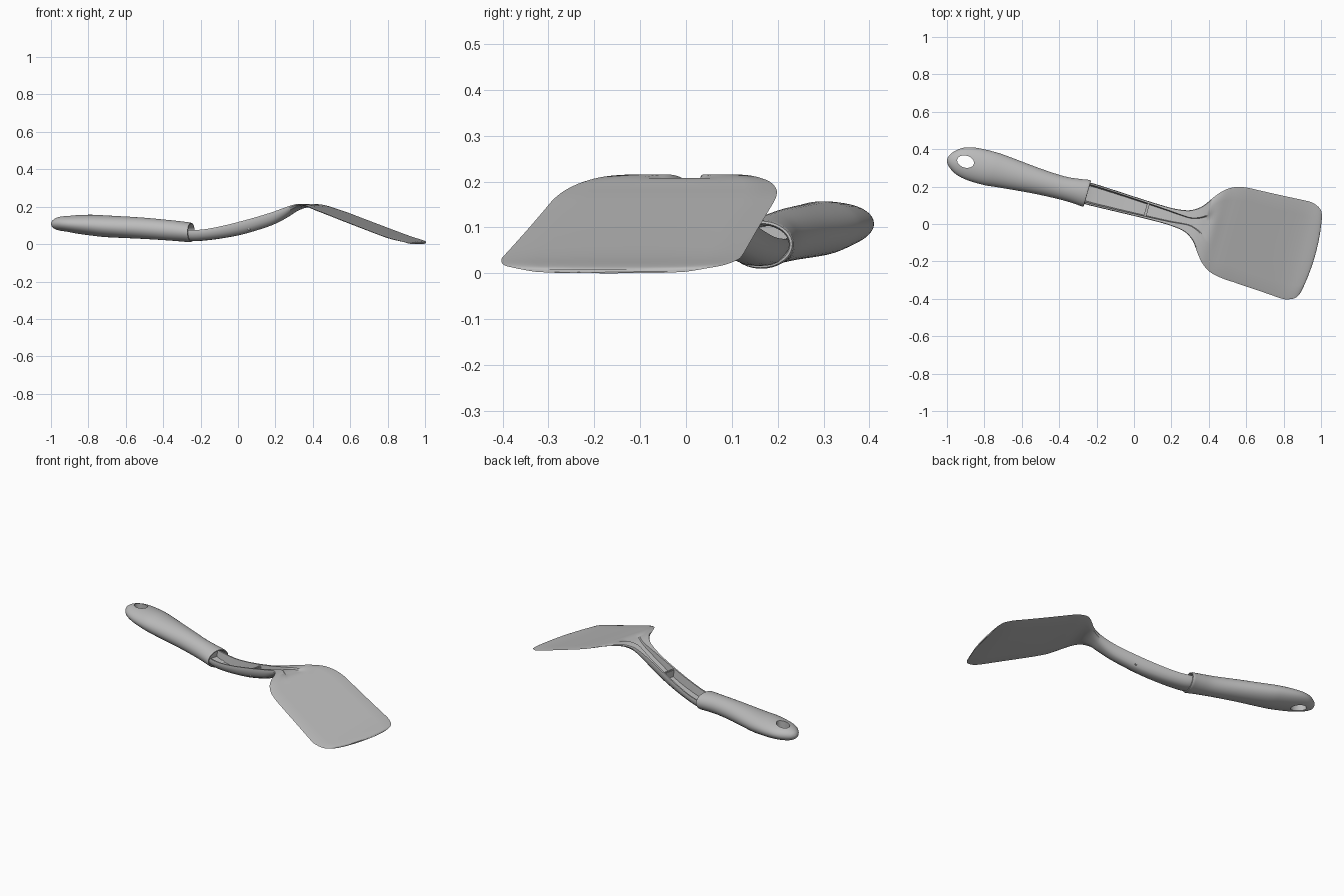
import bpy, bmesh, math
from mathutils import Matrix, Vector

cube = bpy.data.objects.get("Cube")
if cube:
    bpy.data.objects.remove(cube, do_unlink=True)

TURN = Matrix.Rotation(math.radians(-15.66), 4, 'Z')   # the tool lies diagonally

grey = bpy.data.materials.new("warm_grey")
grey.use_nodes = True
COLOUR = (0.5, 0.5, 0.5, 1)
grey.diffuse_color = COLOUR
grey.node_tree.nodes["Principled BSDF"].inputs["Base Color"].default_value = COLOUR


def spline(rows, steps=4):
    """Smooth the rows of section values with a Catmull-Rom curve."""
    out = []
    for i in range(len(rows) - 1):
        a, b = rows[max(i - 1, 0)], rows[i]
        c, d = rows[i + 1], rows[min(i + 2, len(rows) - 1)]
        for k in range(steps):
            u = k / steps
            out.append([q + u * (r - p + u * (2*p - 5*q + 4*r - s + u * (3*(q - r) + s - p))) / 2
                        for p, q, r, s in zip(a, b, c, d)])
    return out + [list(rows[-1])]


def loft(name, rings):
    """Skin closed rings into a capped solid."""
    bm = bmesh.new()
    loops = [[bm.verts.new(p) for p in ring] for ring in rings]
    n = len(loops[0])
    for a, b in zip(loops, loops[1:]):
        for i in range(n):
            j = (i + 1) % n
            bm.faces.new((a[i], a[j], b[j], b[i]))
    bm.faces.new(loops[0])
    bm.faces.new(loops[-1])
    bmesh.ops.recalc_face_normals(bm, faces=bm.faces)
    return finish(name, bm)


def finish(name, bm):
    mesh = bpy.data.meshes.new(name)
    bm.to_mesh(mesh)
    bm.free()
    obj = bpy.data.objects.new(name, mesh)
    bpy.context.collection.objects.link(obj)
    obj.matrix_world = TURN
    mesh.materials.append(grey)
    return obj


def activate(obj):
    bpy.ops.object.select_all(action='DESELECT')
    obj.select_set(True)
    bpy.context.view_layer.objects.active = obj


def smooth(obj, angle=40):
    activate(obj)
    bpy.ops.object.shade_smooth_by_angle(angle=math.radians(angle))


def oval(s, t, w, z, h, n=40):
    return [(s, t + w * math.cos(2 * math.pi * i / n), z + h * math.sin(2 * math.pi * i / n))
            for i in range(n)]


# Handle: along, across, half width, centre height, half height
grip = spline([
    (-1.055, .066, .006, .108, .004), (-1.046, .067, .028, .108, .02),
    (-1.02, .070, .054, .109, .034), (-.98, .073, .077, .109, .042),
    (-.92, .075, .090, .106, .049), (-.83, .077, .093, .101, .056),
    (-.75, .080, .087, .095, .058), (-.57, .081, .070, .086, .057),
    (-.43, .082, .063, .076, .055), (-.35, .086, .067, .069, .054),
    (-.292, .089, .074, .063, .053)])
rings = [oval(*row) for row in grip]
# Rounded lip, then the hollow socket
for s, w, h in ((-.285, .072, .051), (-.284, .067, .046), (-.29, .063, .042), (-.35, .058, .04)):
    rings.append(oval(s, .089, w, .063, h))
handle = loft("handle", rings)

# Hanging hole through the handle
bm = bmesh.new()
bmesh.ops.create_cone(bm, cap_ends=True, segments=32, radius1=1, radius2=1, depth=.4,
                      matrix=Matrix.Translation((-.957, .078, .1)) @ Matrix.Diagonal((.046, .032, 1, 1)))
cutter = finish("hole_cutter", bm)
cutter.hide_render = True
cut = handle.modifiers.new("hanging_hole", 'BOOLEAN')
cut.object = cutter
cut.solver = 'EXACT'
activate(handle)
bpy.ops.object.modifier_apply(modifier=cut.name)
bpy.data.objects.remove(cutter, do_unlink=True)
smooth(handle)


def channel(s, w, b, r, g, f, bow):
    """Rounded underside, raised rims and a central groove."""
    h = r - b
    half = [(.35*w, b + .03*h), (.65*w, b + .14*h), (.9*w, b + .42*h), (w, b + .78*h),
            (.95*w, r), ((.95*w + g) / 2, r), (g, r), (.85*g, f), (.4*g, f)]
    pts = [(0, b)] + half + [(0, f)] + [(-t, z) for t, z in reversed(half)]
    mid = .091 + .008 * min(max((s - .2) / .3, 0), 1)
    return [(s + bow * (1 - (t / w) ** 2), t + mid, z) for t, z in pts]


# Neck: along, half width, underside, rim, groove half width, groove floor, end bow
neck = [
    (-.345, .052, .028, .078, .044, .042, 0), (-.28, .059, .016, .075, .049, .028, 0),
    (-.2, .057, .02, .079, .047, .032, 0), (-.1, .053, .033, .097, .043, .047, 0),
    (0, .049, .052, .121, .038, .070, 0), (.1, .046, .08, .148, .033, .108, 0),
    (.18, .046, .108, .172, .028, .142, 0), (.25, .054, .145, .196, .022, .176, 0),
    (.29, .069, .172, .208, .022, .195, 0), (.33, .1, .191, .215, .035, .206, 0),
    (.37, .155, .199, .214, .06, .208, 0)]
# Blade: along, half width, top height, thickness, end bow
blade = [
    (.41, .202, .206, .013, 0), (.46, .235, .188, .012, 0), (.52, .25, .167, .012, 0),
    (.6, .255, .137, .012, 0), (.7, .26, .1, .012, 0), (.8, .266, .063, .011, .002),
    (.85, .269, .045, .011, .005), (.89, .268, .032, .01, .009), (.935, .249, .02, .009, .013),
    (.955, .218, .013, .008, .015), (.962, .185, .007, .007, .016)]
for s, w, z, thick, bow in blade:
    neck.append((s, w, z - thick, z, .45 * w, z, bow))
smooth(loft("neck_and_blade", [channel(*row) for row in spline(neck)]))

# Cross rib dividing the groove of the neck
bm = bmesh.new()
bmesh.ops.create_cube(bm, size=1, matrix=Matrix.Translation(Vector((.045, .091, .1)))
                      @ Matrix.Diagonal((.014, .076, .05, 1)))
bmesh.ops.bevel(bm, geom=bm.edges[:], offset=.003, segments=2, affect='EDGES')
smooth(finish("neck_rib", bm))
